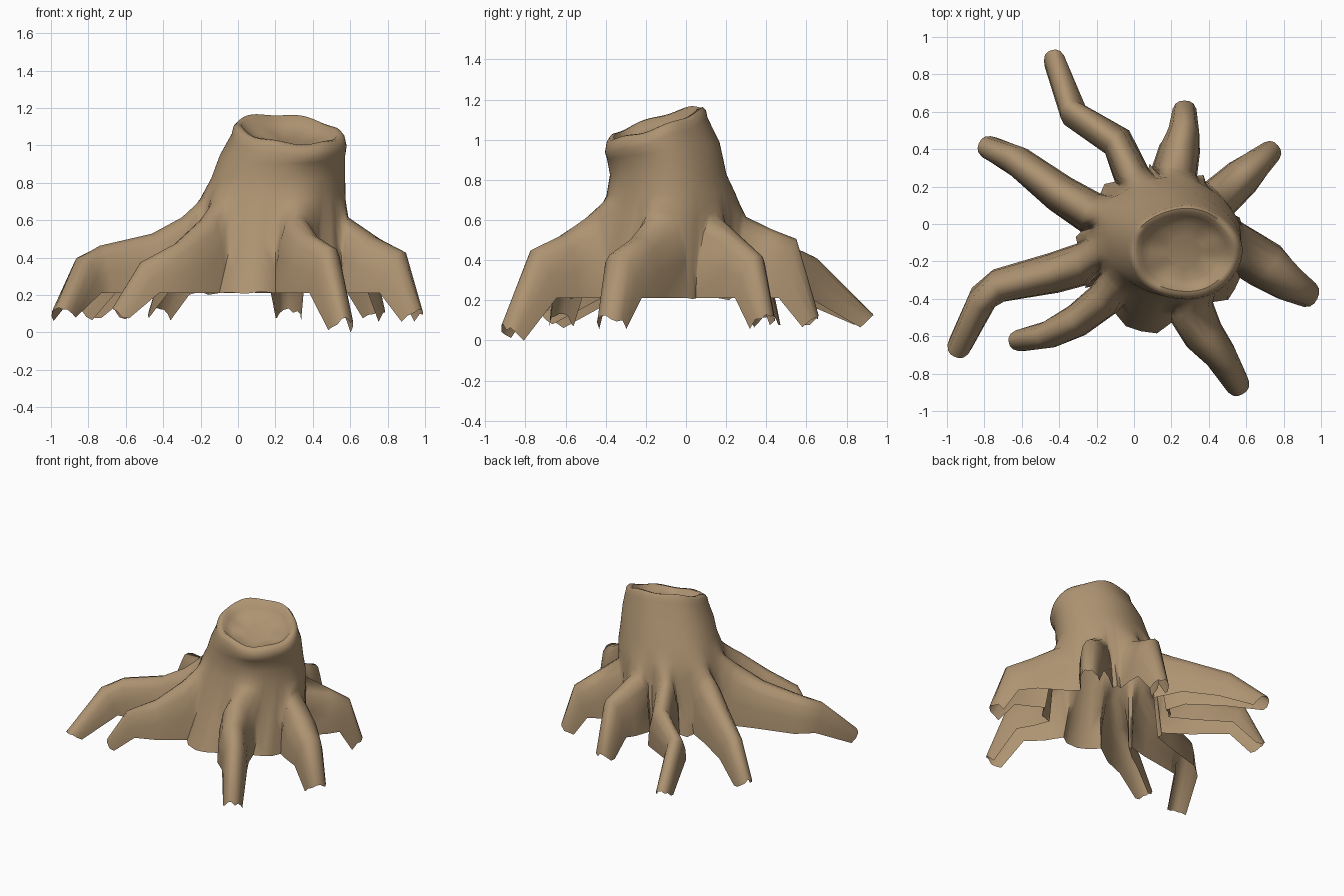
import bpy, bmesh, math, random
from mathutils import Vector

if "Cube" in bpy.data.objects:
    bpy.data.objects.remove(bpy.data.objects["Cube"])

random.seed(3)
BASE = Vector((0.14, -0.13, 0))
GROUND = 0.215                                  # lower edge of the hollow shell
# half-arch section of a root: (sideways, downwards)
HALF = [(1, 1), (.93, .55), (.7, .2), (.38, .04)]
ARCH = HALF + [(0, 0)] + [(-a, b) for a, b in reversed(HALF)]

# roots counterclockwise: base half width, height at the last bend, plan path
ROOTS = [
    (.17, .44, [(.59, -.14), (.73, -.24), (.88, -.35), (.98, -.4)]),
    (.13, .43, [(.47, .15), (.6, .27), (.7, .36), (.77, .42)]),
    (.14, .51, [(.22, .3), (.25, .43), (.27, .55), (.27, .66)]),
    (.11, .42, [(-.02, .28), (-.11, .46), (-.36, .64), (-.44, .93)]),
    (.13, .41, [(-.25, .07), (-.42, .18), (-.68, .37), (-.83, .43)]),
    (.13, .41, [(-.3, -.22), (-.46, -.27), (-.74, -.34), (-.84, -.45), (-.96, -.71)]),
    (.11, .38, [(-.18, -.42), (-.33, -.53), (-.52, -.61), (-.67, -.63)]),
    (.14, .46, [(.32, -.49), (.39, -.62), (.5, -.76), (.58, -.91)]),
]


def root_sections(width, bend_z, path, tip=.125):
    """Arch-shaped cross-sections along one root, open underneath."""
    last = len(path) - 1
    out = []
    for i, (x, y) in enumerate(path):
        # ridge falls quickly, then gently to the bend, then steeply to the tip
        f = i / (last - 1)
        z = tip if i == last else .62 + (bend_z - .62) * f ** .8
        half = width + (.03 + .27 * width - width) * (i / last) ** .8
        p = Vector((x, y, z))
        if i == 0:
            d = p - BASE
            half *= .88
        else:
            a, b = path[i - 1], path[min(i + 1, last)]
            d = Vector((b[0] - a[0], b[1] - a[1], 0))
        d.z = 0
        d.normalize()
        side = Vector((d.y, -d.x, 0))
        back = .02 if i == 0 else .08 if i >= last - 1 else .03
        low = z - .055 if i == last else GROUND
        sec = []
        for a, b in ARCH:
            q = p + side * (a * half) - d * (back * b)
            q.z = z + (low - z) * b
            if i == last:
                q.z += random.uniform(-.015, .015)      # ragged tip
            sec.append(q)
        out.append(sec)
    return out


def bearing(p):
    return math.atan2(p.y - BASE.y, p.x - BASE.x)


def rim_z(x, y):
    """Slanted saw cut across the top."""
    return 1.09 + .33 * (y + .15) - .10 * (x - .27)


# bottom edge of the trunk: root arches alternating with valleys
# (the front right root reaches down furthest)
sections = [root_sections(*r) for r in ROOTS[:-1]]
sections.append(root_sections(*ROOTS[-1], tip=.07))
bottom, starts = [], []
for k, secs in enumerate(sections):
    starts.append(len(bottom))
    bottom += secs[0]
    a0 = bearing(secs[0][-1])
    gap = bearing(sections[(k + 1) % len(ROOTS)][0][0]) - a0
    gap = (gap + math.pi) % (2 * math.pi) - math.pi
    count = 1 + int(max(gap, 0) / .3)
    for j in range(count):
        a = a0 + gap * (j + 1) / (count + 1)
        v = BASE + Vector((math.cos(a), math.sin(a), 0)) * .455
        v.z = GROUND + random.uniform(-.01, .01)
        bottom.append(v)
n = len(bottom)

# column angles, unwrapped and evened out
TURN = 2 * math.pi
ang = []
for p in bottom:
    a = bearing(p)
    while ang and a < ang[-1] - math.pi:
        a += TURN
    ang.append(a)
for _ in range(12):
    ang = [(ang[i] * 2 + ang[i - 1] - (TURN if i == 0 else 0)
            + ang[(i + 1) % n] + (TURN if i == n - 1 else 0)) / 4 for i in range(n)]

bm = bmesh.new()


def ring(cx, cy, rx, ry, z=None, drop=0, tilt=0.0):
    row = []
    for a in ang:
        wob = 1 + .012 * math.sin(5 * a + 1)
        x, y = cx + rx * wob * math.cos(a), cy + ry * wob * math.sin(a)
        if z is None:
            h = rim_z(x, y) - drop + .02 * rx * math.sin(6 * a)
        else:
            h = z + tilt * (y - cy)
        row.append(bm.verts.new((x, y, h)))
    return row


def bridge(upper, lower, closed):
    m = len(upper)
    for i in range(m if closed else m - 1):
        j = (i + 1) % m
        bm.faces.new((upper[i], lower[i], lower[j], upper[j]))


# hollowed cut surface and rolled rim: (radius, depth below the cut)
rows = [ring(.27, -.15, r, r * .83, drop=d) for r, d in
        [(.1, .075), (.18, .062), (.23, .035), (.255, .002), (.28, 0), (.298, .02), (.307, .06)]]
# trunk widening downwards
rows += [
    ring(.235, -.115, .335, .28, z=.95, tilt=.15),
    ring(.212, -.09, .358, .29, z=.83),
    ring(.185, -.075, .385, .322, z=.73),
]
bm.faces.new(rows[0])
# flare from the trunk into the roots and valleys
waist = [v.co.copy() for v in rows[-1]]
for t in (.25, .5, .75, 1):
    row = []
    for w, p in zip(waist, bottom):
        q = w.lerp(p, t ** 1.1)
        q.z = w.z + (p.z - w.z) * t
        row.append(bm.verts.new(q))
    rows.append(row)
for up, lo in zip(rows, rows[1:]):
    bridge(up, lo, True)

# roots continue from the arches in the trunk edge
for secs, s in zip(sections, starts):
    prev = rows[-1][s:s + len(ARCH)]
    for sec in secs[1:]:
        cur = [bm.verts.new(q) for q in sec]
        bridge(prev, cur, False)
        prev = cur

# stand on the ground
low = min(v.co.z for v in bm.verts)
bmesh.ops.translate(bm, verts=bm.verts, vec=(0, 0, -low))
bmesh.ops.recalc_face_normals(bm, faces=bm.faces)
mesh = bpy.data.meshes.new("tree_stump")
bm.to_mesh(mesh)
bm.free()
stump = bpy.data.objects.new("tree_stump", mesh)
bpy.context.collection.objects.link(stump)

bark = bpy.data.materials.new("tan_bark")
bark.diffuse_color = (.42, .29, .165, 1)
bark.use_nodes = True
bark.node_tree.nodes["Principled BSDF"].inputs["Base Color"].default_value = bark.diffuse_color
mesh.materials.append(bark)

bpy.context.view_layer.objects.active = stump
stump.select_set(True)
bpy.ops.object.shade_smooth_by_angle(angle=math.radians(60))
